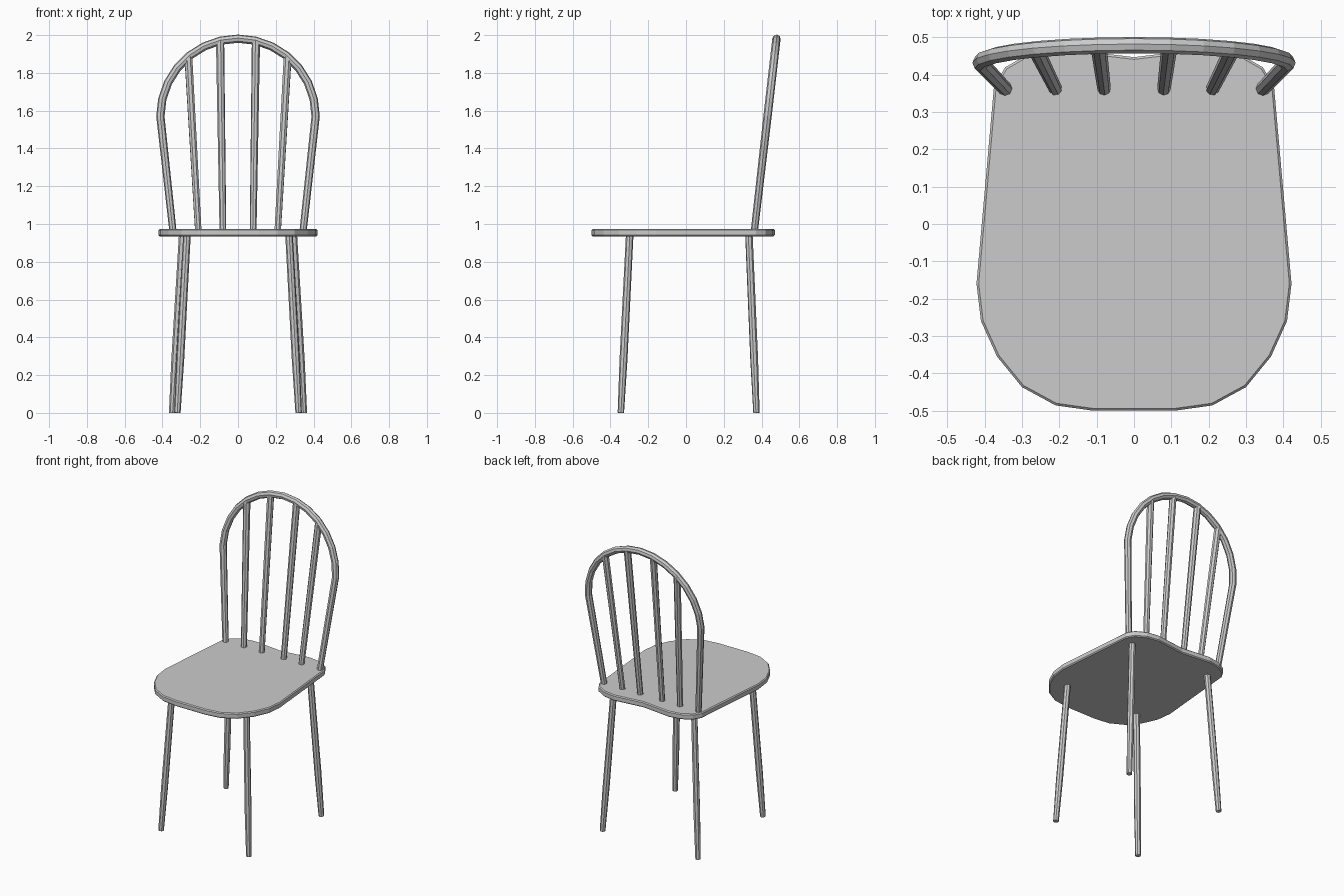
import bpy
import bmesh
import math
from mathutils import Vector

if "Cube" in bpy.data.objects:
    bpy.data.objects.remove(bpy.data.objects["Cube"], do_unlink=True)

# One plain grey for the whole chair
GREY = (0.6, 0.6, 0.6, 1)
grey = bpy.data.materials.new("grey_wood")
grey.use_nodes = True
grey.diffuse_color = GREY
grey.node_tree.nodes["Principled BSDF"].inputs["Base Color"].default_value = GREY

SEAT_BOTTOM, SEAT_TOP = 0.935, 0.973
ARCH_Z, ARCH_R = 1.57, 0.411


def rod(name, points, radii):
    """Eight-sided rod along a path, with a radius at each point."""
    curve = bpy.data.curves.new(name, "CURVE")
    curve.dimensions = "3D"
    curve.bevel_depth = 1
    curve.bevel_resolution = 2
    curve.use_fill_caps = True
    spline = curve.splines.new("POLY")
    spline.points.add(len(points) - 1)
    for point, co, radius in zip(spline.points, points, radii):
        point.co = (*co, 1)
        point.radius = radius
    obj = bpy.data.objects.new(name, curve)
    bpy.context.collection.objects.link(obj)
    bpy.ops.object.select_all(action="DESELECT")
    obj.select_set(True)
    bpy.context.view_layer.objects.active = obj
    bpy.ops.object.convert(target="MESH")
    bpy.ops.object.shade_flat()
    obj.data.materials.clear()
    obj.data.materials.append(grey)
    return obj


def back_point(x, z):
    """Point in the leaning plane of the backrest."""
    return Vector((x, 0.363 + (z - SEAT_TOP) * 0.115, z))


# Seat: mirrored outline, extruded and with softened rims
half = [(0.11, -0.5), (0.21, -0.486), (0.3, -0.437), (0.367, -0.355),
        (0.41, -0.26), (0.422, -0.16), (0.375, 0.37), (0.345, 0.42),
        (0.28, 0.457), (0.2, 0.47), (0.11, 0.46)]
outline = half + [(0, 0.447)] + [(-x, y) for x, y in reversed(half)]
bm = bmesh.new()
base = bm.faces.new([bm.verts.new((x, y, SEAT_BOTTOM)) for x, y in outline])
lifted = bmesh.ops.extrude_face_region(bm, geom=[base])
bmesh.ops.translate(bm, vec=(0, 0, SEAT_TOP - SEAT_BOTTOM),
                    verts=[v for v in lifted["geom"] if isinstance(v, bmesh.types.BMVert)])
bmesh.ops.recalc_face_normals(bm, faces=bm.faces)
rims = [e for e in bm.edges if abs(e.verts[0].co.z - e.verts[1].co.z) < 0.001]
bmesh.ops.bevel(bm, geom=rims, offset=0.006, segments=1, affect="EDGES")
mesh = bpy.data.meshes.new("seat")
bm.to_mesh(mesh)
bm.free()
mesh.materials.append(grey)
bpy.context.collection.objects.link(bpy.data.objects.new("seat", mesh))

# Legs: splayed, narrowing at the foot
legs = {"front": ((0.27, -0.298), (0.321, -0.345)),
        "back": ((0.293, 0.333), (0.349, 0.373))}
for side, sign in (("left", 1), ("right", -1)):
    for place, (top, foot) in legs.items():
        head = Vector((sign * top[0], top[1], SEAT_BOTTOM + 0.01))
        toe = Vector((sign * foot[0], foot[1], 0))
        rod(f"{place}_{side}_leg", [head, head.lerp(toe, 0.7), toe],
            [0.02, 0.021, 0.017])

# Bow: two sloping sides joined by a half-circle arch
arch = [back_point(ARCH_R * math.cos(a), ARCH_Z + ARCH_R * math.sin(a))
        for a in (math.pi * i / 14 for i in range(15))]
path = [back_point(0.344, SEAT_TOP - 0.015)] + arch + [back_point(-0.344, SEAT_TOP - 0.015)]
rod("back_bow", path, [0.019] + [0.022] * len(arch) + [0.019])

# Spindles: fanning out from the seat up into the bow
for side, sign in (("left", 1), ("right", -1)):
    for name, low_x, top_x in (("inner", 0.08, 0.095), ("outer", 0.21, 0.263)):
        top_z = ARCH_Z + math.sqrt(ARCH_R ** 2 - top_x ** 2)
        rod(f"{name}_{side}_spindle",
            [back_point(sign * low_x, SEAT_TOP - 0.015), back_point(sign * top_x, top_z)],
            [0.018, 0.022])
